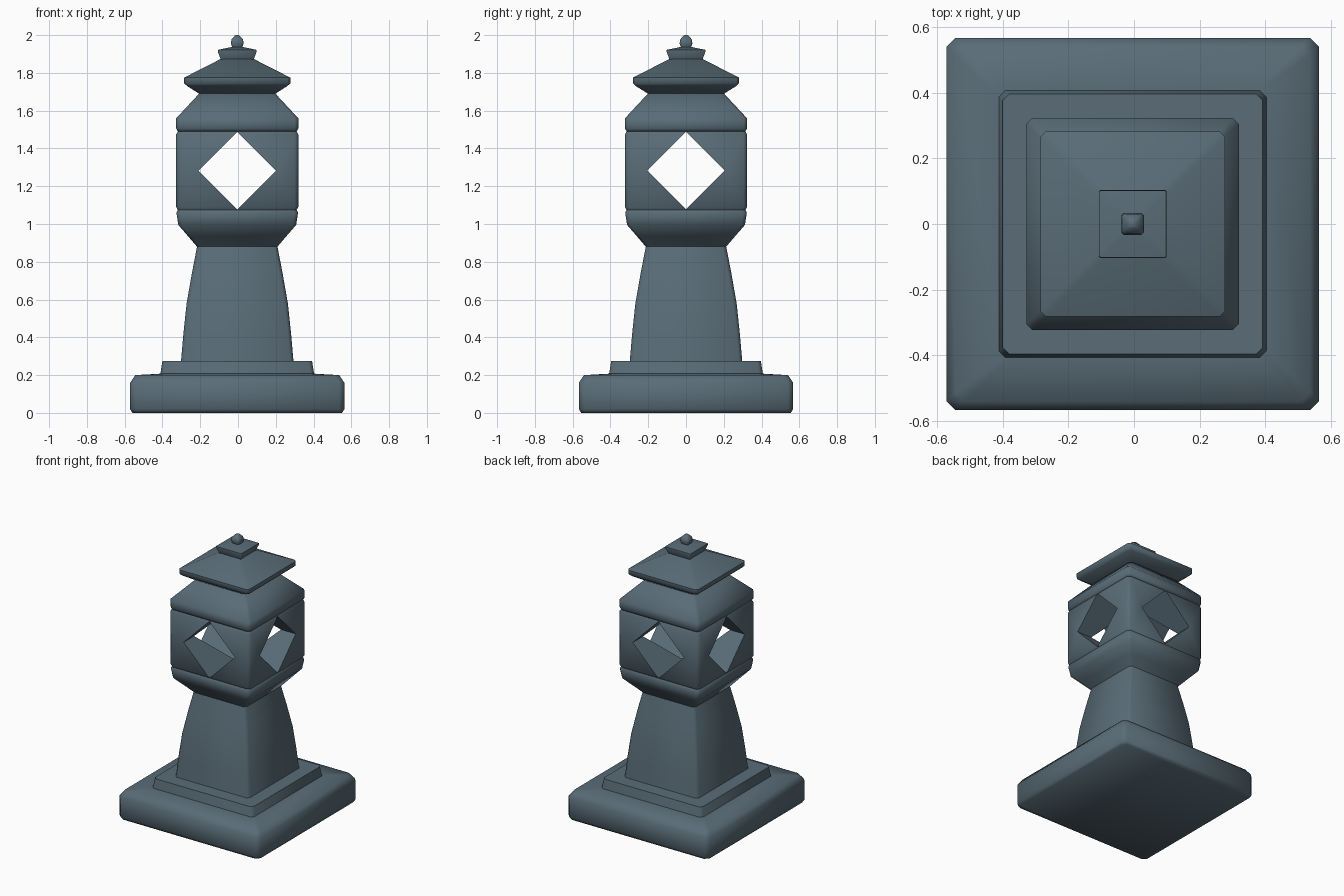
import bpy
import bmesh
from math import radians

if "Cube" in bpy.data.objects:
    bpy.data.objects.remove(bpy.data.objects["Cube"], do_unlink=True)

# One slate colour for the whole lantern
slate = bpy.data.materials.new("slate_stone")
slate.use_nodes = True
colour = (0.10, 0.15, 0.185, 1)
slate.diffuse_color = colour
slate.node_tree.nodes["Principled BSDF"].inputs["Base Color"].default_value = colour
slate.node_tree.nodes["Principled BSDF"].inputs["Roughness"].default_value = 0.7

CENTRE_X = -0.004


def smooth(obj, angle=50):
    bpy.ops.object.select_all(action="DESELECT")
    obj.select_set(True)
    bpy.context.view_layer.objects.active = obj
    bpy.ops.object.shade_smooth_by_angle(angle=radians(angle))


def square_tier(name, profile, chamfer):
    """Stack of square rings with cut corners; profile lists (half width, height)."""
    bm = bmesh.new()
    rings = []
    for half, z in profile:
        c = min(chamfer, half * 0.4)
        s = half - c
        corners = [(half, -s), (half, s), (s, half), (-s, half),
                   (-half, s), (-half, -s), (-s, -half), (s, -half)]
        rings.append([bm.verts.new((x + CENTRE_X, y, z)) for x, y in corners])
    for low, high in zip(rings, rings[1:]):
        for i in range(8):
            j = (i + 1) % 8
            bm.faces.new((low[i], low[j], high[j], high[i]))
    bm.faces.new(rings[0][::-1])
    bm.faces.new(rings[-1])
    mesh = bpy.data.meshes.new(name)
    bm.to_mesh(mesh)
    bm.free()
    mesh.materials.append(slate)
    obj = bpy.data.objects.new(name, mesh)
    bpy.context.collection.objects.link(obj)
    return obj


def cut_diamond(obj, axis):
    """Cut a diamond tunnel right through the block along x or y."""
    side = 0.29
    bpy.ops.mesh.primitive_cube_add(size=1, location=(CENTRE_X, 0, 1.283))
    cutter = bpy.context.object
    cutter.name = "window_cutter"
    cutter.hide_render = True
    if axis == "x":
        cutter.scale = (2, side, side)
        cutter.rotation_euler.x = radians(45)
    else:
        cutter.scale = (side, 2, side)
        cutter.rotation_euler.y = radians(45)
    mod = obj.modifiers.new("window", "BOOLEAN")
    mod.operation = "DIFFERENCE"
    mod.solver = "EXACT"
    mod.object = cutter
    bpy.context.view_layer.update()
    bpy.context.view_layer.objects.active = obj
    bpy.ops.object.modifier_apply(modifier=mod.name)
    bpy.data.objects.remove(cutter, do_unlink=True)


# Plinth and step
plinth = square_tier("plinth", [(0.555, 0), (0.567, 0.02), (0.567, 0.16),
                                (0.54, 0.2), (0.40, 0.208)], 0.027)
step = square_tier("step", [(0.408, 0.2), (0.405, 0.22), (0.396, 0.275)], 0.02)

# Tapering column that flares out under the lamp house
column = square_tier("column", [(0.298, 0.27), (0.285, 0.42), (0.268, 0.58),
                                (0.24, 0.74), (0.213, 0.88), (0.26, 0.935),
                                (0.312, 0.995), (0.322, 1.06), (0.314, 1.075)], 0.018)

# Lamp house with crossed diamond windows
lamp_house = square_tier("lamp_house", [(0.312, 1.07), (0.323, 1.09),
                                        (0.323, 1.475), (0.312, 1.495)], 0.018)
for axis in "xy":
    cut_diamond(lamp_house, axis)

# Two roofs, cap and finial
lower_roof = square_tier("lower_roof", [(0.314, 1.49), (0.323, 1.505),
                                        (0.323, 1.56), (0.202, 1.69)], 0.018)
upper_roof = square_tier("upper_roof", [(0.202, 1.69), (0.265, 1.73), (0.281, 1.745),
                                        (0.281, 1.775), (0.085, 1.875)], 0.016)
cap = square_tier("cap", [(0.085, 1.865), (0.103, 1.913), (0.102, 1.922),
                          (0.03, 1.937)], 0.004)
finial = square_tier("finial", [(0.024, 1.93), (0.034, 1.955), (0.03, 1.978),
                                (0.012, 1.998), (0.006, 2.0)], 0.008)

for part in (plinth, step, column, lamp_house, lower_roof, upper_roof, cap, finial):
    smooth(part)
